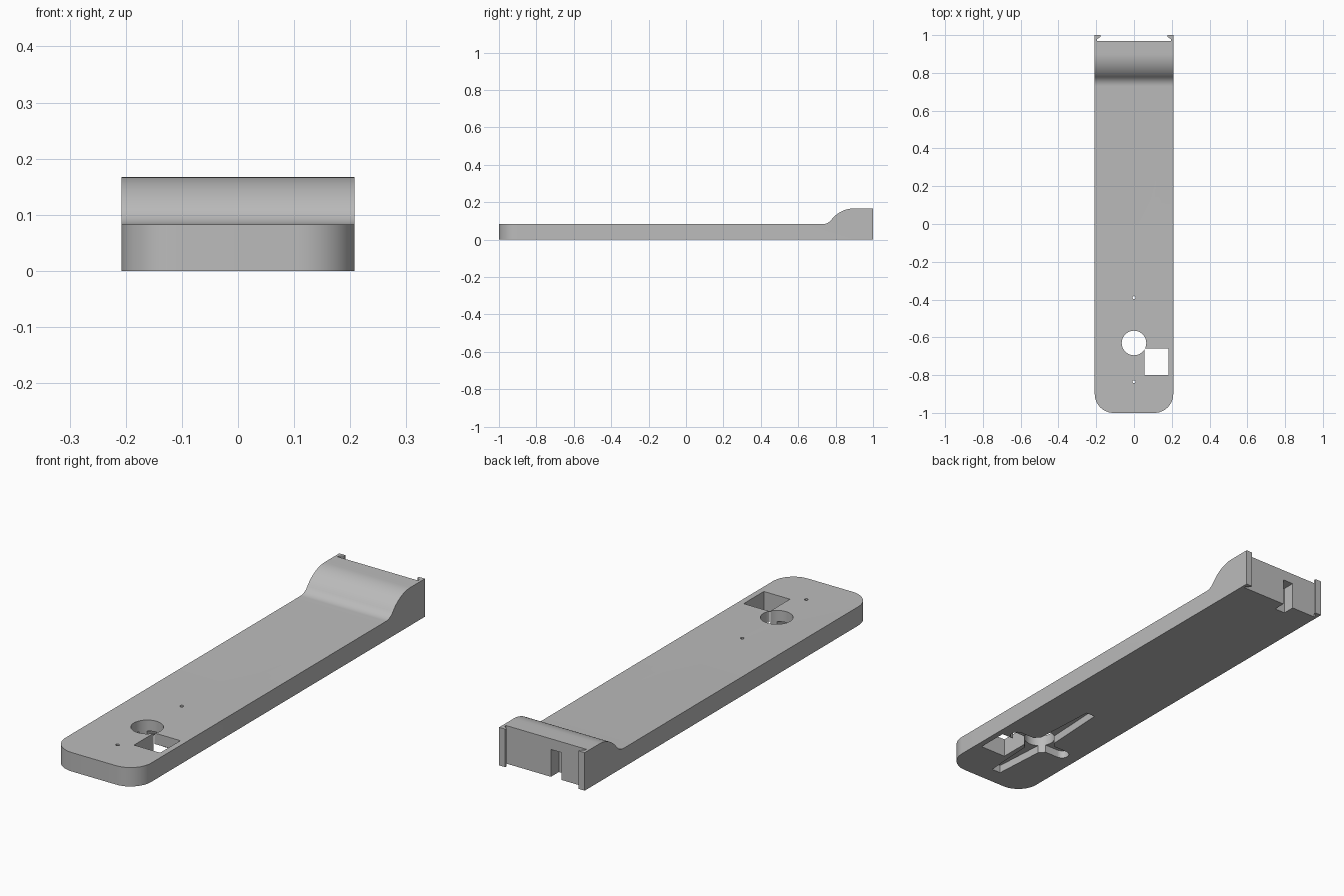
import bpy, bmesh
from math import sin, cos, pi, radians

cube = bpy.data.objects.get("Cube")
if cube:
    bpy.data.objects.remove(cube, do_unlink=True)

grey = bpy.data.materials.new("matte grey")
grey.use_nodes = True
grey.diffuse_color = (0.5, 0.5, 0.5, 1)
grey.node_tree.nodes["Principled BSDF"].inputs["Base Color"].default_value = (0.5, 0.5, 0.5, 1)

HALF_W, PLATE, TOP = 0.208, 0.083, 0.167


def arc(cx, cy, r, start, end, n):
    """Points on a circular arc, angles in degrees."""
    angles = [radians(start + (end - start) * i / n) for i in range(n + 1)]
    return [(cx + r * cos(a), cy + r * sin(a)) for a in angles]


def prism(name, corners, depth):
    """Closed solid: a planar outline of 3D corners swept by a vector."""
    bm = bmesh.new()
    face = bm.faces.new([bm.verts.new(c) for c in corners])
    swept = bmesh.ops.extrude_face_region(bm, geom=[face])["geom"]
    bmesh.ops.translate(bm, vec=depth, verts=[v for v in swept if isinstance(v, bmesh.types.BMVert)])
    bmesh.ops.recalc_face_normals(bm, faces=bm.faces)
    mesh = bpy.data.meshes.new(name)
    bm.to_mesh(mesh)
    bm.free()
    obj = bpy.data.objects.new(name, mesh)
    bpy.context.collection.objects.link(obj)
    mesh.materials.append(grey)
    return obj


def cut(body, outline, low, high):
    """Subtract a vertical prism with the given plan outline."""
    cutter = prism("cutter", [(x, y, low) for x, y in outline], (0, 0, high - low))
    mod = body.modifiers.new("cut", "BOOLEAN")
    mod.operation, mod.solver, mod.object = "DIFFERENCE", "EXACT", cutter
    bpy.context.view_layer.objects.active = body
    bpy.ops.object.modifier_apply(modifier=mod.name)
    bpy.data.objects.remove(cutter, do_unlink=True)


def box(x0, x1, y0, y1):
    return [(x0, y0), (x1, y0), (x1, y1), (x0, y1)]


# Body: side profile with the raised, curved rear end
profile = [(1, 0), (-1, 0), (-1, PLATE)]
profile += arc(0.73, 0.143, 0.06, -90, -37.4, 8)
profile += arc(0.9, TOP - 0.154, 0.154, 142.6, 90, 14)
profile += [(1, TOP)]
body = prism("arm_body", [(-HALF_W, y, z) for y, z in profile], (2 * HALF_W, 0, 0))

# Rounded vertical corners at the front
bm = bmesh.new()
bm.from_mesh(body.data)
corners = [e for e in bm.edges if all(v.co.y < -0.99 for v in e.verts)
           and abs(e.verts[0].co.z - e.verts[1].co.z) > 0.05]
bmesh.ops.bevel(bm, geom=corners, offset=0.1, segments=12, profile=0.5, affect="EDGES")
bm.to_mesh(body.data)
bm.free()

# Rear channel between two hooked side rails
half = [(0.195, 0.97), (0.195, 0.98), (0.178, 0.99), (0.178, 1.05)]
cut(body, half + [(-x, y) for x, y in reversed(half)], -0.1, 0.3)

# Notch in the rear wall, open below
cut(body, box(-0.075, -0.023, 0.915, 1.02), -0.1, 0.12)

# Cross-shaped recess in the underside
HUB = -0.63
RECESS = 0.035
cut(body, [(-0.022, -0.92), (0.022, -0.92), (0.04, HUB), (0.022, -0.29),
           (-0.022, -0.29), (-0.04, HUB)], -0.1, RECESS)
cut(body, arc(0.125, HUB, 0.03, -90, 90, 10) + arc(-0.125, HUB, 0.03, 90, 270, 10), -0.1, RECESS)

# Through holes: round hub, square window, two screw holes
cut(body, arc(0, HUB, 0.065, 0, 351, 39), -0.1, 0.3)
cut(body, box(0.055, 0.182, -0.8, -0.66), -0.1, 0.3)
for y in (-0.39, -0.835):
    cut(body, arc(0, y, 0.008, 0, 330, 11), -0.1, 0.3)

bpy.ops.object.select_all(action="DESELECT")
body.select_set(True)
bpy.context.view_layer.objects.active = body
bpy.ops.object.shade_smooth_by_angle(angle=radians(30))
